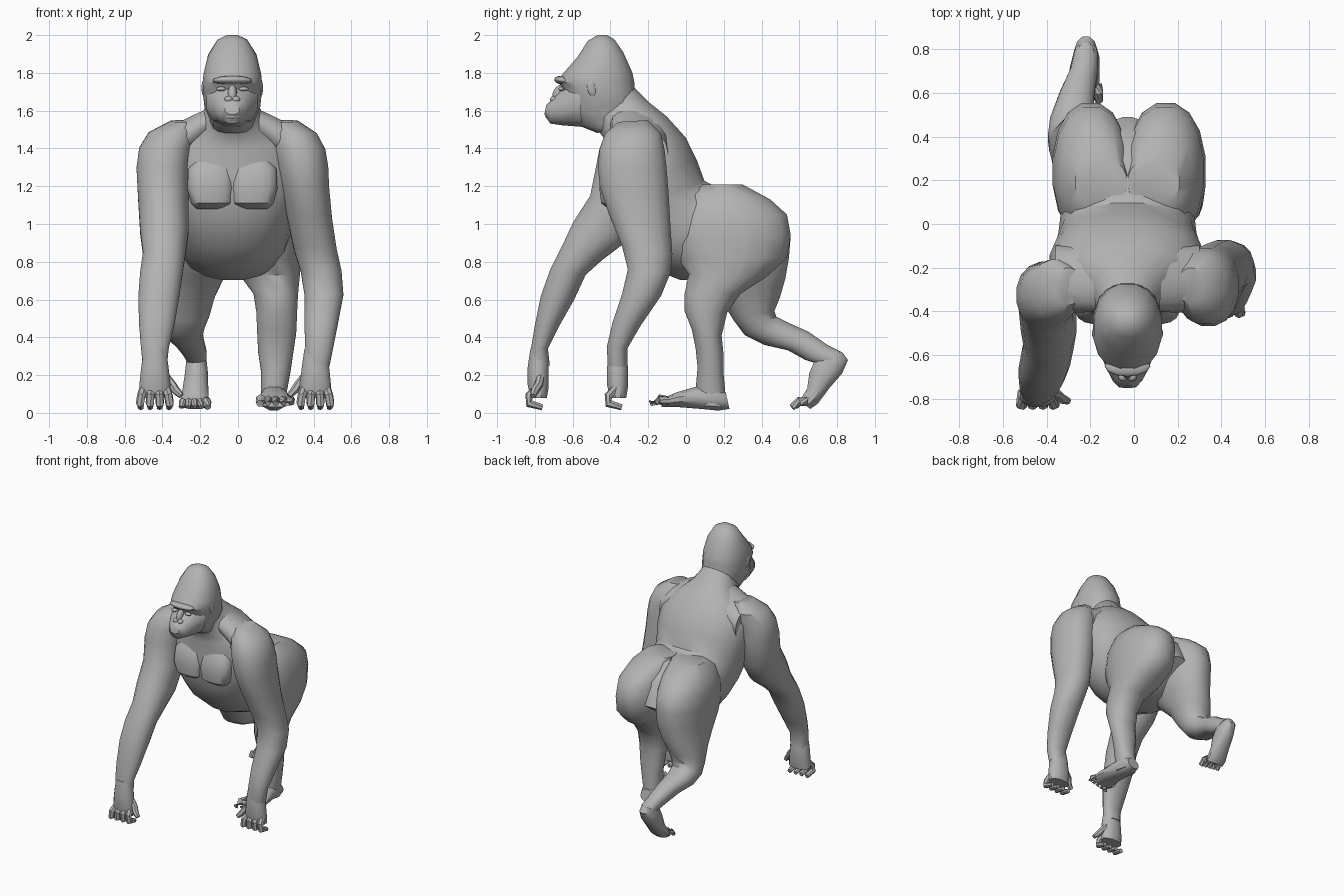
import bpy
import bmesh
import math
from mathutils import Vector

cube = bpy.data.objects.get("Cube")
if cube:
    bpy.data.objects.remove(cube, do_unlink=True)

grey = bpy.data.materials.new("plain_grey")
grey.use_nodes = True
colour = (0.45, 0.45, 0.45, 1)
grey.diffuse_color = colour
grey.node_tree.nodes["Principled BSDF"].inputs["Base Color"].default_value = colour
CM = 0.01
MID = -3  # body centre line, in hundredths


def finish(bm, name, angle=38):
    """Turn a bmesh into a grey, smooth shaded object."""
    bmesh.ops.recalc_face_normals(bm, faces=bm.faces)
    mesh = bpy.data.meshes.new(name)
    bm.to_mesh(mesh)
    bm.free()
    mesh.materials.append(grey)
    obj = bpy.data.objects.new(name, mesh)
    bpy.context.collection.objects.link(obj)
    bpy.ops.object.select_all(action="DESELECT")
    obj.select_set(True)
    bpy.context.view_layer.objects.active = obj
    bpy.ops.object.shade_smooth_by_angle(angle=math.radians(angle))
    return obj


def skin(name, sections, sides=16, power=0.92):
    """Join rounded rings, each given by a centre and two half axes."""
    bm = bmesh.new()
    rings = []
    for centre, u, v in sections:
        ring = []
        for i in range(sides):
            t = math.tau * (i + 0.5) / sides
            c, s = math.cos(t), math.sin(t)
            c = math.copysign(abs(c) ** power, c)
            s = math.copysign(abs(s) ** power, s)
            ring.append(bm.verts.new((centre + u * c + v * s) * CM))
        rings.append(ring)
    for a, b in zip(rings, rings[1:]):
        for i in range(sides):
            j = (i + 1) % sides
            bm.faces.new((a[i], a[j], b[j], b[i]))
    bm.faces.new(rings[0])
    bm.faces.new(rings[-1])
    return finish(bm, name)


def body_part(name, rows, sides=16, power=0.92):
    """Rows hold x, half width, then the front and rear edge as y, z."""
    sections = []
    for x, w, yf, zf, yb, zb in rows:
        front, rear = Vector((x, yf, zf)), Vector((x, yb, zb))
        sections.append(((front + rear) / 2, (front - rear) / 2, Vector((w, 0, 0))))
    return skin(name, sections, sides, power)


def digit(name, points, radius):
    """A finger or toe along a bent path, thinner at the tip."""
    pts = [Vector(p) for p in points]
    sections = []
    for i, p in enumerate(pts):
        along = (pts[min(i + 1, len(pts) - 1)] - pts[max(i - 1, 0)]).normalized()
        side = along.cross(Vector((0.1, 1, 0.3))).normalized()
        r = radius * (0.7 if i == len(pts) - 1 else 1)
        sections.append((p, side * r, along.cross(side) * r))
    return skin(name, sections, 7, 1)


def lump(name, centre, size, tilt=0):
    """A low rounded form."""
    bm = bmesh.new()
    bmesh.ops.create_uvsphere(bm, u_segments=12, v_segments=8, radius=CM)
    obj = finish(bm, name)
    obj.location = Vector(centre) * CM
    obj.scale = size
    obj.rotation_euler.x = math.radians(tilt)
    return obj


# Torso, from the neck down to between the hips
body_part("torso", [
    (MID, 13, -50, 153, -27, 172), (MID, 17, -44, 146, -20, 165),
    (MID, 28, -43, 140, -10, 157), (MID, 35, -43, 129, 0, 146),
    (MID, 36, -43, 116, 6, 134), (MID, 34, -40, 102, 10, 123),
    (MID, 32, -31, 87, 14, 121), (MID, 31, -18, 76, 19, 121),
    (MID, 30, -3, 70, 29, 119), (MID, 23, 12, 71, 42, 108),
    (MID, 12, 22, 72, 49, 92)], 20)

# Head
body_part("skull", [
    (MID, 3, -47, 200, -42, 200), (MID, 8, -52, 197, -38, 198),
    (MID, 13, -58, 188, -33, 191), (MID, 15.5, -66, 179, -28, 180),
    (MID, 16, -68, 175, -27, 175), (MID, 16, -65, 171, -27, 170),
    (MID, 15, -63, 160, -25, 164), (MID, 12, -57, 152, -26, 160),
    (MID, 12, -47, 148, -24, 158)])
body_part("muzzle", [
    (MID, 4, -75, 158, -74, 163), (MID, 7, -72, 153, -71, 166),
    (MID, 10, -66, 152, -66, 171), (MID, 14, -55, 151, -57, 178)], 12)
lump("brow_ridge", (MID, -65, 176), (10.5, 4.8, 2.4), -8)
lump("nose_bridge", (MID, -67, 169), (2.5, 3.5, 5), -25)
lump("lower_lip", (MID, -71.5, 157), (5.5, 3, 1.8))
for side, word in ((1, "left"), (-1, "right")):
    lump(word + "_eye", (MID + side * 6, -66, 171.5), (2.6, 1.6, 1.2))
    lump(word + "_nostril", (MID + side * 2, -70, 166), (2.2, 2, 1.7))
    lump(word + "_ear", (MID + side * 15, -50, 172), (1.3, 2.4, 4.6), 12)
    # Broad flat plate of the chest
    body_part(word + "_chest_muscle", [
        (MID + side * 11, 8, -40, 135, -30, 135),
        (MID + side * 11.5, 12, -44, 129, -30, 129),
        (MID + side * 11.5, 12.5, -46, 119, -30, 119),
        (MID + side * 11, 11, -45, 111, -30, 111),
        (MID + side * 11, 8, -41, 108, -30, 108)], 16, 0.75)
    # Slope from the neck out to the shoulder
    skin(word + "_trapezius", [
        (Vector((MID + side * 6, -27, 156)), Vector((0, 12, -4)), Vector((0, 3, 7))),
        (Vector((MID + side * 20, -25, 148)), Vector((0, 15, -4)), Vector((0, 3, 9))),
        (Vector((MID + side * 33, -25, 139)), Vector((0, 15, -4)), Vector((0, 3, 12)))])

# Left arm hangs, right arm reaches forward
body_part("left_arm", [
    (26, 6, -36, 154, -20, 155), (30, 12, -43, 148, -13, 148),
    (32.5, 14, -46, 140, -11, 139), (34, 14, -47, 131, -10, 130),
    (35.5, 13, -46, 120, -9, 118), (38, 12, -41, 105, -8, 100),
    (41, 11.5, -34, 88, -7, 84), (44, 11, -31, 76, -8, 74),
    (45.5, 10.5, -34, 63, -13, 62), (44, 9, -39, 48, -24, 46),
    (43, 7.5, -42, 35, -31, 34), (42, 6.5, -41.5, 25, -31, 24)])
body_part("right_arm", [
    (-30, 6, -37, 154, -20, 155), (-35, 12.5, -43, 148, -16, 149),
    (-38.5, 14, -46, 140, -17, 141), (-40, 14, -48, 130, -17, 130),
    (-39.5, 13.5, -51, 115, -20, 108), (-39, 13, -60, 101, -32, 90),
    (-39, 11.5, -66, 88, -44, 81), (-40.5, 11.5, -72, 76, -53, 73),
    (-42, 11, -77, 62, -59, 60), (-43, 9.5, -80, 47, -67, 46),
    (-44, 7.5, -82, 35, -73, 34), (-44, 6.5, -83, 25, -72, 25)])

# Hands: palm, four bent fingers and a thumb on the inner side
for word, s, x, y in (("left", 1, 41, -36), ("right", -1, -44, -78)):
    body_part(word + "_palm", [
        (x, 6, y - 4.5, 34, y + 4, 34), (x, 7.5, y - 6, 24, y + 5.5, 24),
        (x, 8.5, y - 6, 15, y + 5.5, 14), (x, 8.5, y - 4.5, 8, y + 4.5, 8)], 12)
    for i in range(4):
        off = s * (i - 1.5)
        digit(f"{word}_finger_{i + 1}", [
            (x + off * 4, y - 1, 13), (x + off * 4.8, y - 5, 9),
            (x + off * 5.2, y - 5, 5), (x + off * 5, y + 2, 3)], 2.3)
    digit(word + "_thumb", [
        (x - s * 5, y + 1, 20), (x - s * 9, y, 15),
        (x - s * 11, y - 2, 12), (x - s * 14, y - 3, 9)], 2.3)

# Left leg stands, right leg pushes off behind
body_part("left_leg", [
    (9, 12, 8, 121, 30, 121), (12, 15.5, -1, 116, 45, 113),
    (14, 18, -7, 103, 54, 105), (14.5, 18.5, -8, 92, 56, 94),
    (15, 18, -5, 82, 54, 82), (17, 16, 1, 73, 43, 72),
    (20, 12, -1, 63, 29, 63), (20.5, 11, -1, 54, 22, 53),
    (20.5, 10.5, 3, 44, 19, 41), (20, 9.5, 5, 34, 20, 31),
    (20, 8, 6, 24, 20, 21), (19, 7, 5, 13, 21, 10), (19, 6.5, 6, 4, 21, 3)])
body_part("right_leg", [
    (-15, 12, 8, 121, 30, 121), (-18, 15.5, -1, 116, 45, 113),
    (-19.5, 17.5, -7, 103, 54, 105), (-20, 17.5, -7, 92, 56, 94),
    (-20, 17, -3, 82, 55, 82), (-22, 15, 6, 73, 53, 71),
    (-25, 13, 17, 62, 50, 61), (-27, 12, 25, 49, 47, 54),
    (-28.5, 11, 31, 41, 48, 51), (-28.5, 10, 41, 36, 54, 48),
    (-26, 8, 54, 33, 65, 43), (-23, 6.5, 63, 28, 75, 36),
    (-22, 5.5, 72, 25, 83, 32)])

# Feet
body_part("left_foot", [
    (19, 5, 23, 2, 21, 11), (19, 7, 17, 1, 16, 15),
    (19, 7.5, 7, 2, 5, 14), (20, 9, -5, 3, -5, 11),
    (20, 9.5, -13, 3, -12, 8)], 12)
body_part("right_foot", [
    (-22, 4, 72, 33, 83, 32), (-22, 5.5, 68, 28, 86, 28),
    (-22, 6.3, 65, 21, 83, 21), (-22.5, 7, 64, 13, 76, 13),
    (-23, 7.5, 61, 8, 70, 5), (-23, 7.5, 59, 7, 66, 2)], 12)
for i in range(5):
    off = i - 2
    digit(f"left_toe_{i + 1}", [
        (20 + off * 3.8, -9, 6), (20 + off * 4, -14, 7),
        (20 + off * 4.2, -19 + i * 0.8, 5)], 2.2 if i else 2.8)
    digit(f"right_toe_{i + 1}", [
        (-23 - off * 3, 64, 6), (-23 - off * 3.2, 60, 6),
        (-23 - off * 3.5, 56 + i * 0.5, 3)], 2 if i else 2.5)
